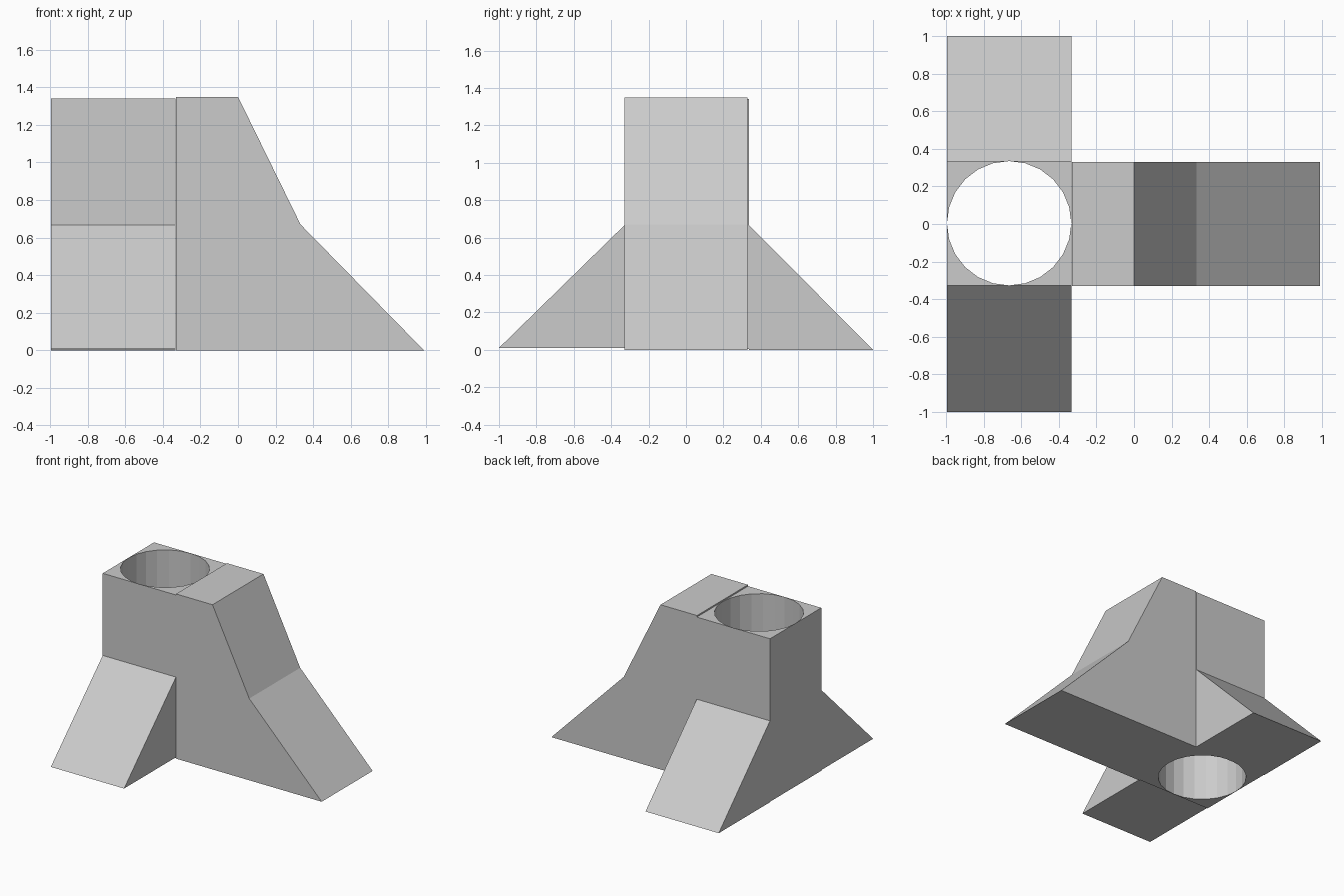
import bpy, bmesh
from math import cos, sin, tau

if "Cube" in bpy.data.objects:
    bpy.data.objects.remove(bpy.data.objects["Cube"])


def finish(name, bm):
    bmesh.ops.recalc_face_normals(bm, faces=bm.faces)
    mesh = bpy.data.meshes.new(name)
    bm.to_mesh(mesh)
    bm.free()
    obj = bpy.data.objects.new(name, mesh)
    bpy.context.collection.objects.link(obj)
    return obj


def prism(name, profile, start, end, place):
    """Extrude a 2D profile; place(u, v, t) maps it to 3D."""
    bm = bmesh.new()
    a, b = [[bm.verts.new(place(u, v, t)) for u, v in profile] for t in (start, end)]
    bm.faces.new(a)
    bm.faces.new(b)
    n = len(profile)
    for i in range(n):
        j = (i + 1) % n
        bm.faces.new((a[i], a[j], b[j], b[i]))
    return finish(name, bm)


def bored_block(name, cx, cy, half, radius, z0, z1, sides=24):
    """Square block with a round through hole, made from four bridged rings."""
    bm = bmesh.new()
    rings = [[], [], [], []]
    for i in range(sides):
        c, s = cos(tau * i / sides), sin(tau * i / sides)
        k = half / max(abs(c), abs(s))
        for ring, r, z in zip(rings, (k, k, radius, radius), (z0, z1, z1, z0)):
            ring.append(bm.verts.new((cx + r * c, cy + r * s, z)))
    for q in range(4):
        a, b = rings[q], rings[(q + 1) % 4]
        for i in range(sides):
            j = (i + 1) % sides
            bm.faces.new((a[i], a[j], b[j], b[i]))
    return finish(name, bm)


def along_y(u, v, t):
    return (u, t, v)


def along_x(u, v, t):
    return (t, u, v)


# Vertical column with the round shaft
bored_block("bored_column", -0.665, 0.004, 0.332, 0.331, 0.004, 1.34)

# Central body with sloping upper front
prism("central_body",
      [(-0.331, 0), (0.333, 0), (0.333, 0.67), (0.0, 1.35), (-0.331, 1.35)],
      -0.33, 0.33, along_y)

# Long end ramp
prism("end_ramp", [(0.333, 0), (0.99, 0), (0.333, 0.67)], -0.33, 0.33, along_y)

# Side ramps either side of the column
for side, label, base in ((-1, "front", 0.01), (1, "back", 0.0)):
    inner = 0.004 + side * 0.332
    prism(label + "_ramp", [(inner, base), (side, base), (inner, 0.667)],
          -0.997, -0.333, along_x)
